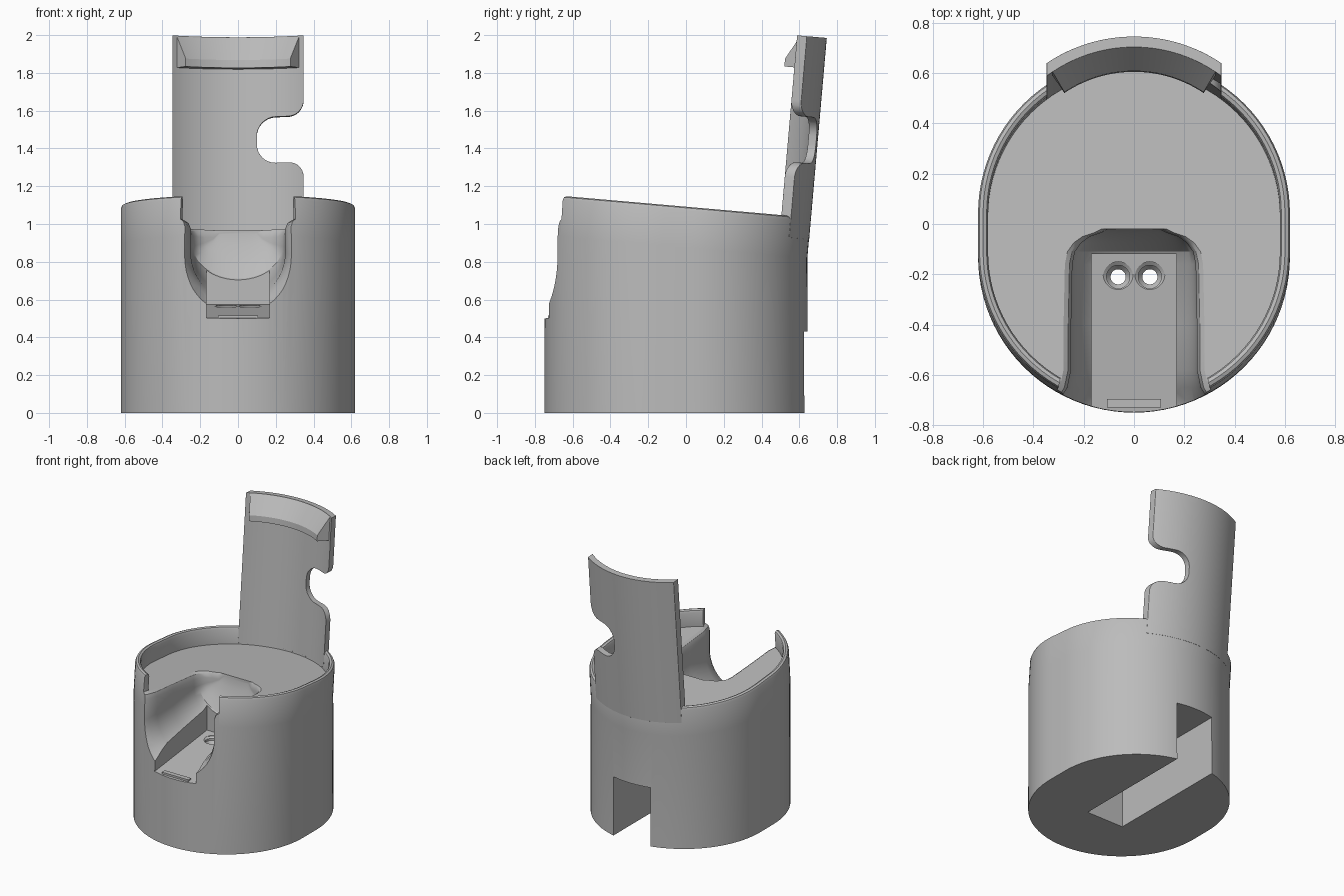
import bpy, bmesh
from math import sin, cos, pi, radians
from mathutils import Matrix, Vector

if "Cube" in bpy.data.objects:
    bpy.data.objects.remove(bpy.data.objects["Cube"])

grey = bpy.data.materials.new("plain grey")
grey.use_nodes = True
grey.diffuse_color = (0.5, 0.5, 0.5, 1)
grey.node_tree.nodes["Principled BSDF"].inputs["Base Color"].default_value = (0.5, 0.5, 0.5, 1)

# Upper half leans back about this pivot
PIVOT = Vector((0, -0.05, 0.88))
LEAN = Matrix.Translation(PIVOT) @ Matrix.Rotation(radians(-5), 4, 'X') @ Matrix.Translation((0, 0.05, 0))
FRONT_Y, BACK_Y, RADIUS, WALL = -0.13, 0.025, 0.62, 0.04
RIM, TRAY, TOP = 0.215, 0.09, 1.17      # heights along the leaning axis


def loft(name, rings, lean=False):
    """Closed solid through rings of equal point count."""
    bm = bmesh.new()
    loops = [[bm.verts.new(p) for p in ring] for ring in rings]
    for a, b in zip(loops, loops[1:]):
        for i in range(len(a)):
            j = (i + 1) % len(a)
            bm.faces.new((a[i], a[j], b[j], b[i]))
    bm.faces.new(loops[0][::-1])
    bm.faces.new(loops[-1])
    bmesh.ops.recalc_face_normals(bm, faces=bm.faces)
    mesh = bpy.data.meshes.new(name)
    bm.to_mesh(mesh)
    bm.free()
    if lean:
        mesh.transform(LEAN)
    mesh.materials.append(grey)
    ob = bpy.data.objects.new(name, mesh)
    bpy.context.collection.objects.link(ob)
    return ob


def box(name, x, y0, y1, z0, z1, lean=False):
    rings = [[(-x, y0, z), (x, y0, z), (x, y1, z), (-x, y1, z)] for z in (z0, z1)]
    return loft(name, rings, lean)


def combine(target, tool, operation='DIFFERENCE'):
    mod = target.modifiers.new("cut", 'BOOLEAN')
    mod.operation, mod.solver, mod.object = operation, 'EXACT', tool
    bpy.context.view_layer.objects.active = target
    bpy.ops.object.modifier_apply(modifier=mod.name)
    bpy.data.objects.remove(tool)


def oval(r, z, steps=48):
    """Two half circles joined by short straight sides."""
    pts = []
    for start, cy in ((0, BACK_Y), (pi, FRONT_Y)):
        for i in range(steps + 1):
            a = start + pi * i / steps
            pts.append(Vector((r * cos(a), cy + r * sin(a), z)))
    return pts


def rounded(corners, steps=8):
    """Polygon from (x, z, corner radius) with square corners rounded."""
    pts = []
    for i, (x, z, r) in enumerate(corners):
        p = Vector((x, z))
        a = Vector(corners[i - 1][:2])
        b = Vector(corners[(i + 1) % len(corners)][:2])
        u, v = (a - p).normalized() * r, (b - p).normalized() * r
        if r == 0:
            pts.append(p)
            continue
        for k in range(steps + 1):
            t = pi / 2 * k / steps
            pts.append(p + u * (1 - sin(t)) + v * (1 - cos(t)))
    return pts


def sector(name, profile, half_angle, steps=32):
    """Sweep an (r, z) profile around the back of the leaning axis."""
    rings = []
    for i in range(steps + 1):
        a = half_angle * (2 * i / steps - 1)
        rings.append([(r * sin(a), BACK_Y + r * cos(a), z) for r, z in profile])
    return loft(name, rings, True)


# Body: oval shell with a bend, a rounded rim and a sunken tray
rings = [oval(RADIUS, 0)] + [
    [LEAN @ p for p in oval(RADIUS - inset, z)]
    for inset, z in ((0, 0), (0, RIM - 0.02), (0.006, RIM - 0.006), (0.02, RIM),
                     (0.034, RIM - 0.006), (WALL, RIM - 0.02), (WALL, TRAY))]
body = loft("body", rings)

# Front scoop: rounded trough that flares at the tray and at the front
def scoop_section(y, w, zc, h, steps=24):
    tray = 0.967 - 0.087 * (y + 0.03)
    side = [(w + 0.035, 1.4), (w + 0.035, tray + 0.005), (w + 0.012, max(zc, tray - 0.012) + 0.002),
            (w, max(zc, tray - 0.04) + 0.001)]
    arc = [(w * cos(pi * i / steps), zc - h * sin(pi * i / steps)) for i in range(steps + 1)]
    pts = side + arc + [(-x, z) for x, z in side[::-1]]
    return [(x, y, z) for x, z in pts]

scoop = [(-0.02, 0.1, 0.95, 0.005), (-0.035, 0.13, 0.92, 0.03), (-0.05, 0.175, 0.9, 0.06),
         (-0.075, 0.21, 0.89, 0.11), (-0.11, 0.235, 0.88, 0.17), (-0.16, 0.245, 0.88, 0.2),
         (-0.4, 0.25, 0.87, 0.24), (-0.58, 0.25, 0.85, 0.26), (-0.65, 0.265, 0.84, 0.28),
         (-0.7, 0.295, 0.83, 0.295), (-0.85, 0.37, 0.83, 0.33)]
combine(body, loft("scoop_cutter", [scoop_section(*s) for s in scoop]))
combine(body, box("rim_gap_cutter", 0.29, -1, -0.5, TRAY, 0.5, True))

# Straight channel with a sloping floor
channel = [(-0.12, 0.575), (-0.12, 1.4), (-0.9, 1.4), (-0.9, 0.482)]
combine(body, loft("channel_cutter", [[(x, y, z) for y, z in channel] for x in (-0.168, 0.168)]))

# Cable slot underneath, open at the back
combine(body, box("cable_slot_cutter", 0.15, -0.3, 1, -0.1, 0.43))

# Two stepped contact holes
for x in (-0.063, 0.063):
    steps = ((0.03, 0.3), (0.03, 0.52), (0.046, 0.54), (0.046, 0.555), (0.06, 0.565), (0.06, 0.7))
    combine(body, loft("hole_cutter", [
        [(x + r * cos(pi * i / 16), -0.21 + r * sin(pi * i / 16), z) for i in range(32)]
        for r, z in steps]))

# Small stop at the front of the channel floor
stop = box("channel_stop", 0.107, -0.73, -0.695, 0.49, 0.516)

# Back wall: curved shell trimmed to an outline with a side notch
outline = rounded([(-0.347, 0.1, 0), (0.347, 0.1, 0), (0.347, 0.5, 0.08), (0.1, 0.5, 0.1),
                   (0.1, 0.745, 0.1), (0.347, 0.745, 0.08), (0.347, TOP, 0), (-0.347, TOP, 0)])
back_wall = sector("back_wall", [(0.579, 0), (0.621, 0), (0.621, 1.3), (0.579, 1.3)], radians(50), 48)
trim = loft("wall_trim", [[(p.x, y, p.y) for p in outline] for y in (0.2, 0.9)], True)
combine(back_wall, trim, 'INTERSECT')
soft = back_wall.modifiers.new("soft edges", 'BEVEL')
soft.width, soft.segments, soft.limit_method, soft.angle_limit = 0.01, 2, 'ANGLE', radians(50)

# Hook along the top of the wall
hook = sector("top_hook", [(0.6, 1.0), (0.495, 1.0), (0.495, 1.042), (0.582, TOP), (0.6, TOP)], radians(34))

for ob in bpy.context.view_layer.objects:
    ob.select_set(ob in (body, stop, back_wall, hook))
bpy.context.view_layer.objects.active = body
bpy.ops.object.shade_smooth_by_angle(angle=radians(30))
